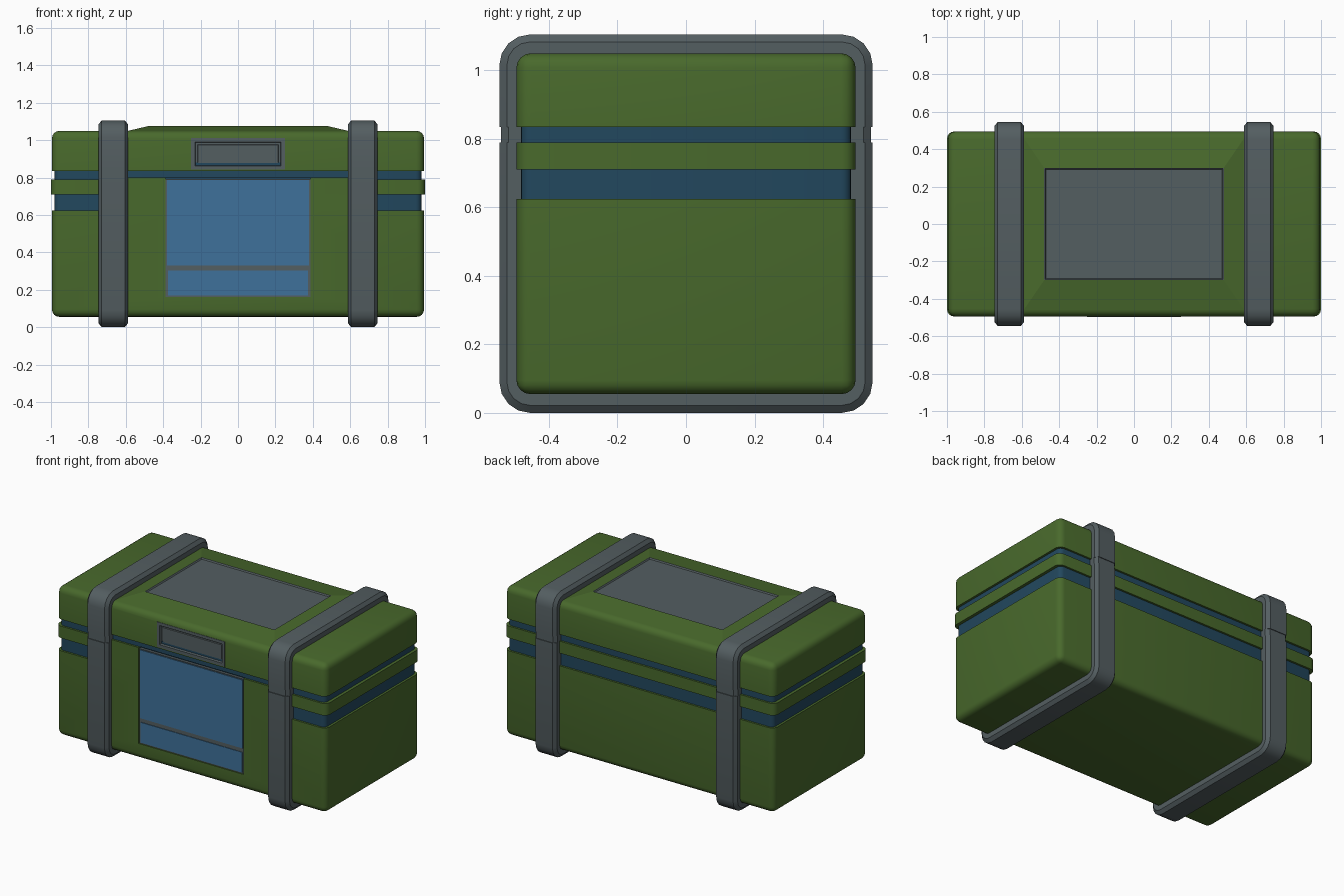
import bpy, bmesh, math

if "Cube" in bpy.data.objects:
    bpy.data.objects.remove(bpy.data.objects["Cube"])


def material(name, rgb):
    m = bpy.data.materials.new(name)
    m.diffuse_color = (*rgb, 1)
    m.use_nodes = True
    m.node_tree.nodes["Principled BSDF"].inputs["Base Color"].default_value = m.diffuse_color
    return m


GREEN = material("olive green", (0.066, 0.142, 0.025))
GREY = material("slate grey", (0.088, 0.112, 0.12))
NAVY = material("dark blue", (0.016, 0.064, 0.112))
BLUE = material("panel blue", (0.049, 0.166, 0.325))


def finish(name, bm, *mats):
    bmesh.ops.recalc_face_normals(bm, faces=bm.faces)
    me = bpy.data.meshes.new(name)
    bm.to_mesh(me)
    bm.free()
    ob = bpy.data.objects.new(name, me)
    bpy.context.collection.objects.link(ob)
    for m in mats:
        me.materials.append(m)
    return ob


def activate(ob):
    bpy.ops.object.select_all(action='DESELECT')
    ob.select_set(True)
    bpy.context.view_layer.objects.active = ob


def smooth(ob):
    activate(ob)
    bpy.ops.object.shade_smooth_by_angle(angle=math.radians(35))


def box_bm(x0, x1, y0, y1, z0, z1):
    bm = bmesh.new()
    bmesh.ops.create_cube(bm, size=1)
    for v in bm.verts:
        v.co = [a + (c + 0.5) * (b - a) for c, a, b in
                zip(v.co, (x0, y0, z0), (x1, y1, z1))]
    return bm


def box(name, mat, *dims, r=0, cap=None):
    """Box with rounded vertical edges, plus the edges at height cap."""
    bm = box_bm(*dims)
    if r:
        edges = []
        for e in bm.edges:
            a, b = (v.co.z for v in e.verts)
            if abs(a - b) > 1e-4 or (cap is not None and abs(a - cap) < 1e-4):
                edges.append(e)
        bmesh.ops.bevel(bm, geom=edges, offset=r, segments=4, profile=0.5,
                        affect='EDGES')
    return finish(name, bm, mat)


def cut(objects, *dims):
    cutter = box("cutter", GREEN, *dims)
    cutter.hide_render = True
    for ob in objects:
        mod = ob.modifiers.new("recess", 'BOOLEAN')
        mod.operation = 'DIFFERENCE'
        mod.solver = 'EXACT'
        mod.object = cutter
        activate(ob)
        bpy.ops.object.modifier_apply(modifier=mod.name)
    bpy.data.objects.remove(cutter)


# Case shells: lower body, recessed core, raised band, lid
body = box("lower_body", GREEN, -.995, .995, -.495, .495, .055, .625, r=.04, cap=.055)
core = box("recessed_core", NAVY, -.98, .98, -.482, .482, .58, .88, r=.03)
band = box("raised_band", GREEN, -1, 1, -.495, .495, .71, .79, r=.04)
lid = box("lid", GREEN, -.995, .995, -.495, .495, .835, 1.05, r=.042, cap=1.05)
# Flat front section between the straps
front = box("front_block", GREEN, -.66, .66, -.495, -.4, .62, .80)

# Recesses for the front panel and the lid latch
cut([body, core, band, front], -.387, .387, -.6, -.47, .16, .80 + .001)
cut([lid], -.25, .25, -.6, -.455, .842, 1.01)
for ob in (body, core, band, lid, front):
    smooth(ob)

# Front panel with grey frame and two blue plates
box("panel_frame", GREY, -.387, .387, -.488, -.46, .16, .792)
box("upper_panel", BLUE, -.379, .379, -.492, -.484, .33, .786)
box("lower_panel", BLUE, -.375, .375, -.492, -.484, .168, .303)

# Latch: framed recess in the lid front
bm = box_bm(-.25, .25, -.497, -.45, .842, 1.01)
bm.normal_update()
face = min(bm.faces, key=lambda f: f.calc_center_median().y)
for thick, depth in ((.028, 0), (.006, -.02), (.012, 0), (.004, .006)):
    bmesh.ops.inset_region(bm, faces=[face], thickness=thick, depth=depth)
    bm.normal_update()
finish("latch", bm, GREY)

# Raised lid top with a sunken grey plate
bm = box_bm(-.59, .59, -.46, .46, 1.04, 1.075)
for v in bm.verts:
    if v.co.z > 1.06:
        v.co.x *= .48 / .59
        v.co.y *= .30 / .46
    else:
        v.co.z = 1.049
bm.normal_update()
top = max(bm.faces, key=lambda f: f.calc_center_median().z)
for thick, depth in ((.004, 0), (.008, -.008)):
    ring = bmesh.ops.inset_region(bm, faces=[top], thickness=thick, depth=depth)
    for f in ring["faces"]:
        f.material_index = 1
    bm.normal_update()
top.material_index = 1
finish("raised_lid_top", bm, GREEN, GREY)


# Straps: chamfered section swept round a rounded rectangle, split at the lid
def strap_path(d):
    hy, hz, r, zc = .545 - d, .5525 - d, max(.09 - d, .02), .5525
    pts = []

    def corner(sy, sz, start):
        for i in range(5):
            a = math.radians(start + i * 22.5)
            pts.append((sy * (hy - r) + r * math.cos(a),
                        zc + sz * (hz - r) + r * math.sin(a)))

    gap = [(hy, .79), (hy - .005, .79), (hy - .005, .835), (hy, .835)]
    corner(1, 1, 0)
    corner(-1, 1, 90)
    pts += [(-y, z) for y, z in reversed(gap)]
    corner(-1, -1, 180)
    corner(1, -1, 270)
    pts += gap
    return pts


SECTION = [(-.08, .07), (-.08, .022), (-.062, 0), (.062, 0), (.08, .022), (.08, .07)]
for side, cx in (("left", -.667), ("right", .667)):
    bm = bmesh.new()
    loops = [[bm.verts.new((cx + x, y, z)) for y, z in strap_path(d)]
             for x, d in SECTION]
    n = len(loops[0])
    for k in range(len(loops)):
        a, b = loops[k], loops[(k + 1) % len(loops)]
        for i in range(n):
            j = (i + 1) % n
            bm.faces.new((a[i], a[j], b[j], b[i]))
    smooth(finish(side + "_strap", bm, GREY))
